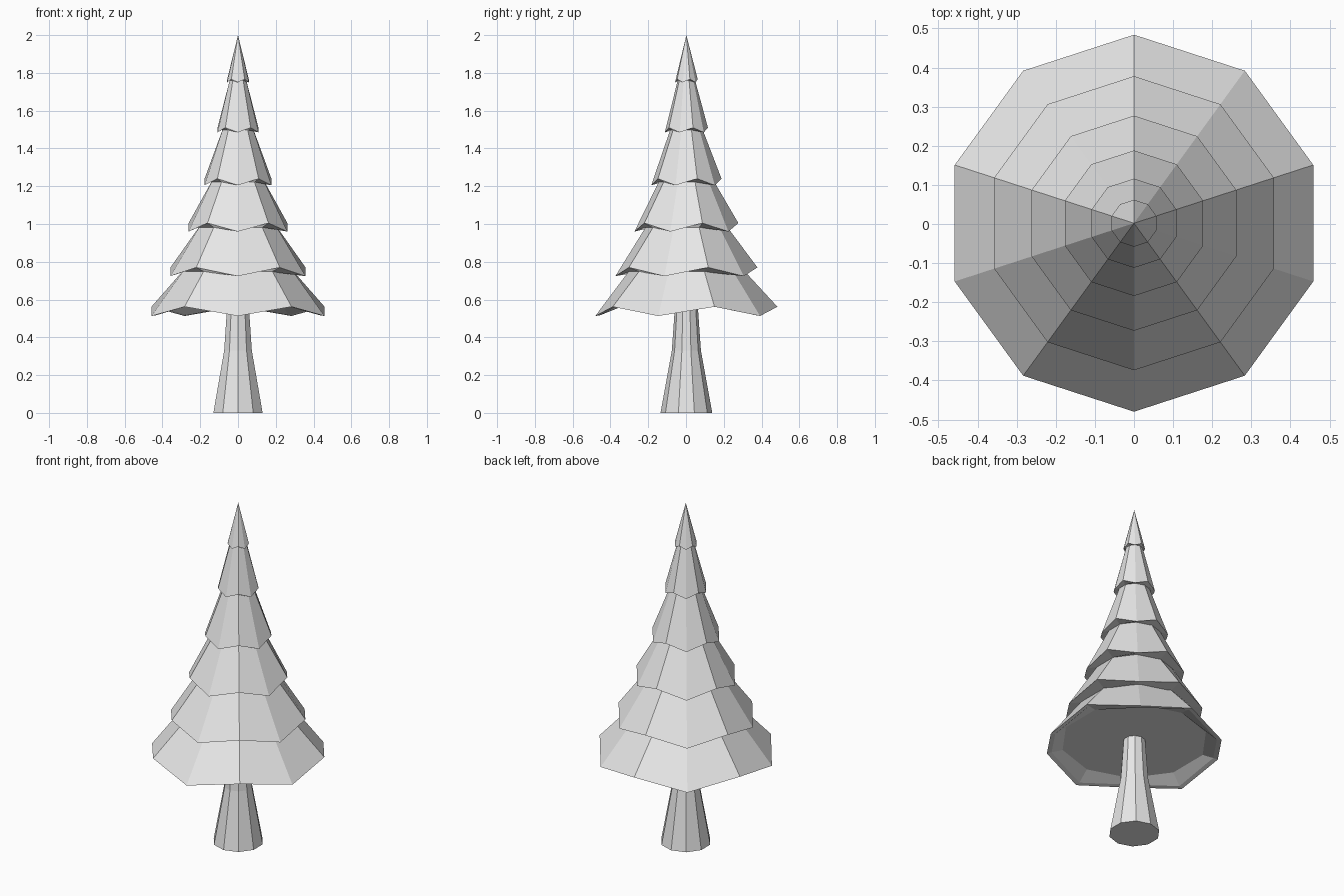
import bpy
import bmesh
from math import cos, sin, pi

SIDES = 10
CENTRE_Y = 0.002

cube = bpy.data.objects.get("Cube")
if cube:
    bpy.data.objects.remove(cube, do_unlink=True)

grey = bpy.data.materials.new("pale_grey")
grey.use_nodes = True
colour = (0.8, 0.8, 0.8, 1)
grey.diffuse_color = colour
grey.node_tree.nodes["Principled BSDF"].inputs["Base Color"].default_value = colour


def lathe(name, rings, tip=None):
    """Stack ten-sided rings of (radius, low z, high z); corners alternate low and high."""
    bm = bmesh.new()
    loops = []
    for radius, low, high in rings:
        loop = []
        for i in range(SIDES):
            a = -pi / 2 + 2 * pi * i / SIDES
            z = high if i % 2 else low
            loop.append(bm.verts.new((radius * cos(a), radius * sin(a) + CENTRE_Y, z)))
        loops.append(loop)
    for lower, upper in zip(loops, loops[1:]):
        for i in range(SIDES):
            j = (i + 1) % SIDES
            bm.faces.new((lower[i], lower[j], upper[j], upper[i]))
    # Close the underside, then end in a point or a flat top
    bm.faces.new(loops[0][::-1])
    if tip:
        point = bm.verts.new((0, CENTRE_Y, tip))
        for i in range(SIDES):
            bm.faces.new((loops[-1][i], loops[-1][(i + 1) % SIDES], point))
    else:
        bm.faces.new(loops[-1])
    bmesh.ops.recalc_face_normals(bm, faces=bm.faces[:])
    mesh = bpy.data.meshes.new(name)
    bm.to_mesh(mesh)
    bm.free()
    mesh.materials.append(grey)
    obj = bpy.data.objects.new(name, mesh)
    bpy.context.collection.objects.link(obj)
    return obj


# Flared trunk
lathe("trunk", [(0.137, 0, 0), (0.077, 0.33, 0.33), (0.058, 0.6, 0.6)])

# Branch tiers: rim radius, low and high rim corners, radius and height of the hidden top
tiers = [
    (0.482, 0.513, 0.562, 0.29, 0.77),
    (0.376, 0.724, 0.77, 0.205, 1.0),
    (0.275, 0.96, 1.005, 0.138, 1.24),
    (0.186, 1.205, 1.24, 0.082, 1.51),
    (0.114, 1.485, 1.51, 0.045, 1.765),
    (0.06, 1.75, 1.767, 0, 2.0),
]
for n, (radius, low, high, top_radius, top) in enumerate(tiers):
    rim = (radius, low, high)
    if n == 0:
        # The lowest tier has a thin rim around a recessed underside
        rings = [(0.395, 0.572, 0.572), (0.456, low + 0.004, high + 0.004), rim]
    else:
        middle = (low + high) / 2
        rings = [(radius * 0.8, middle, middle), rim]
    if top_radius:
        lathe(f"branch_tier_{n + 1}", rings + [(top_radius, top, top)])
    else:
        lathe(f"branch_tier_{n + 1}", rings, tip=top)
